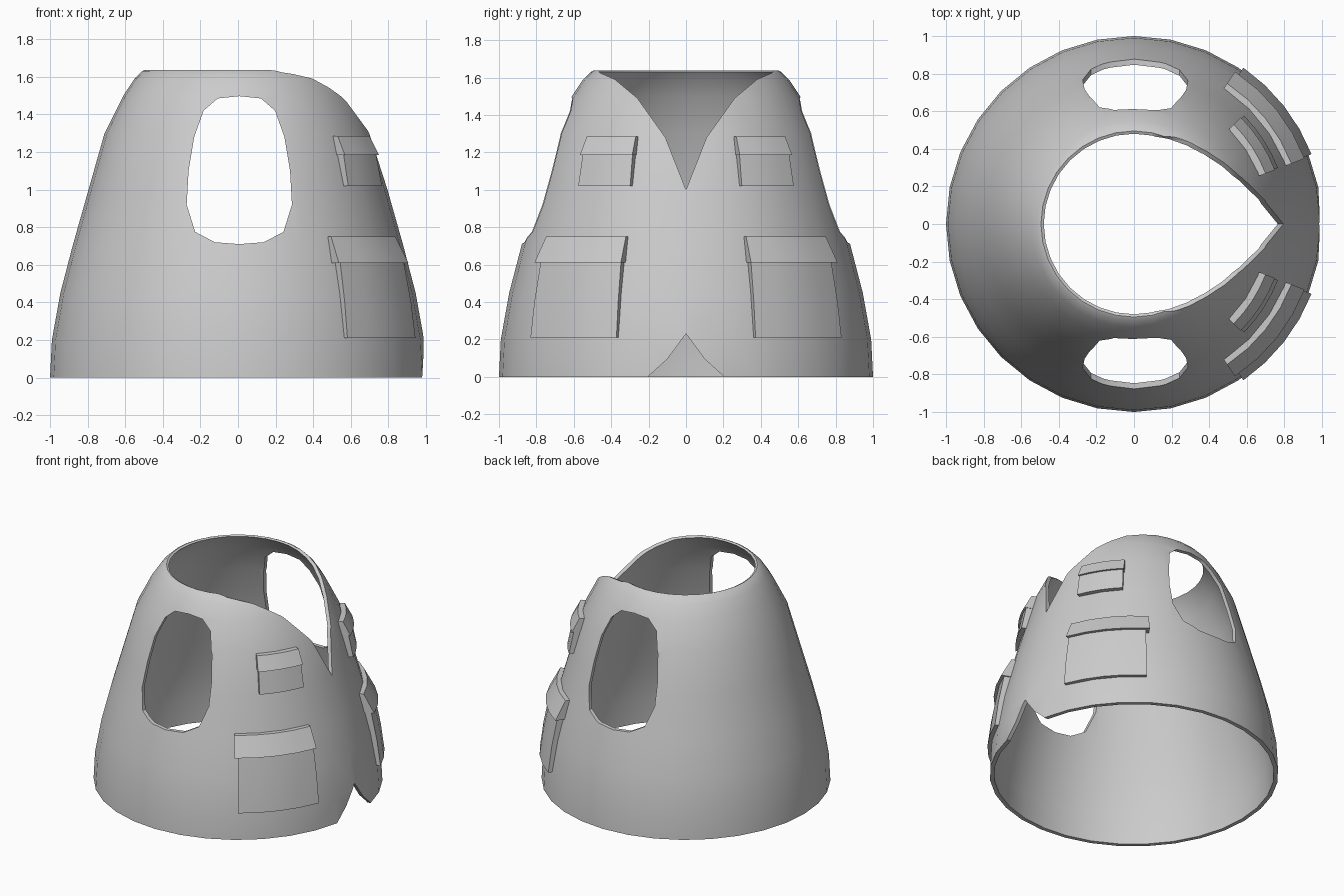
import bpy, bmesh
from math import sin, cos, radians, pi

if "Cube" in bpy.data.objects:
    bpy.data.objects.remove(bpy.data.objects["Cube"])

# outer wall profile: (radius, height)
WALL = [(1.0, 0), (0.99, 0.2), (0.945, 0.45), (0.88, 0.7), (0.795, 1.0),
        (0.71, 1.3), (0.61, 1.5), (0.55, 1.59), (0.51, 1.63)]
THICK = 0.03


def make(name, verts, faces):
    me = bpy.data.meshes.new(name)
    me.from_pydata(verts, [], faces)
    bm = bmesh.new()
    bm.from_mesh(me)
    bmesh.ops.recalc_face_normals(bm, faces=bm.faces)
    bm.to_mesh(me)
    bm.free()
    ob = bpy.data.objects.new(name, me)
    bpy.context.collection.objects.link(ob)
    return ob


def sweep(name, section, angles, closed=False):
    """Turn a closed (r, z) section about z through the given angles."""
    n, m = len(section), len(angles)
    verts = [(r * cos(a), r * sin(a), z) for a in angles for r, z in section]
    faces = []
    for i in range(m if closed else m - 1):
        a, b = i * n, ((i + 1) % m) * n
        faces += [(a + j, b + j, b + (j + 1) % n, a + (j + 1) % n) for j in range(n)]
    if not closed:
        faces += [tuple(range(n)), tuple(range((m - 1) * n, m * n))]
    return make(name, verts, faces)


def prism(name, pts, axis, lo, hi):
    """Extrude a (u, z) outline along x or y."""
    n = len(pts)
    verts = [(d, u, z) if axis == 'x' else (u, d, z) for d in (lo, hi) for u, z in pts]
    faces = [(i, (i + 1) % n, n + (i + 1) % n, n + i) for i in range(n)]
    return make(name, verts, faces + [tuple(range(n)), tuple(range(n, 2 * n))])


def cut(ob, cutter):
    bpy.context.view_layer.objects.active = ob
    mod = ob.modifiers.new("cut", 'BOOLEAN')
    mod.operation = 'DIFFERENCE'
    mod.solver = 'EXACT'
    mod.object = cutter
    bpy.ops.object.modifier_apply(modifier=mod.name)
    bpy.data.objects.remove(cutter)


def symmetric(half):
    """Close a half outline that starts and/or ends on u = 0."""
    return half + [(-u, z) for u, z in reversed(half) if u > 0]


def smooth(ob, angle):
    bpy.ops.object.select_all(action='DESELECT')
    ob.select_set(True)
    bpy.context.view_layer.objects.active = ob
    bpy.ops.object.shade_smooth_by_angle(angle=radians(angle))


# vest shell with softened neck rim
inner = [(r - THICK, z) for r, z in reversed(WALL)]
rim = [(0.495, 1.637)]
vest = sweep("vest_shell", WALL + rim + inner, [2 * pi * i / 32 for i in range(32)], True)

# V neck and hem notch at the front opening (+x)
vneck = symmetric([(0, 1.0), (0.11, 1.28), (0.26, 1.49), (0.38, 1.59), (0.46, 1.625), (0.5, 1.7)])
cut(vest, prism("vneck_cutter", vneck, 'x', 0.02, 1.5))
notch = symmetric([(0, 0.23), (0.1, 0.095), (0.2, 0.004), (0.21, -0.1)])
cut(vest, prism("hem_cutter", notch, 'x', 0.1, 1.5))

# arm holes through both sides
arm = symmetric([(0, 0.71), (0.13, 0.72), (0.235, 0.775), (0.28, 0.92), (0.27, 1.1),
                 (0.24, 1.28), (0.19, 1.42), (0.115, 1.485), (0, 1.497)])
arm = [(u + 0.007, z) for u, z in arm]
cut(vest, prism("arm_cutter", arm, 'y', -1.5, 1.5))
smooth(vest, 40)

# pockets: body and slanted flap following the wall, on both sides
BIG_BODY = [(0.96, 0.21), (1.015, 0.21), (0.99, 0.4), (0.945, 0.63), (0.88, 0.63), (0.93, 0.42)]
BIG_FLAP = [(0.885, 0.61), (0.972, 0.61), (0.897, 0.75), (0.845, 0.75)]
SMALL_BODY = [(0.77, 1.02), (0.822, 1.02), (0.785, 1.2), (0.72, 1.2)]
SMALL_FLAP = [(0.72, 1.185), (0.803, 1.185), (0.75, 1.285), (0.69, 1.285)]
POCKETS = [("large_pocket_body", BIG_BODY, 21.5, 55), ("large_pocket_flap", BIG_FLAP, 21, 56.5),
           ("small_pocket_body", SMALL_BODY, 21.3, 44.5), ("small_pocket_flap", SMALL_FLAP, 21, 45)]
for side, s in (("left", 1), ("right", -1)):
    for name, section, a0, a1 in POCKETS:
        angles = [s * radians(a0 + (a1 - a0) * i / 4) for i in range(5)]
        smooth(sweep(f"{name}_{side}", section, angles), 25)
